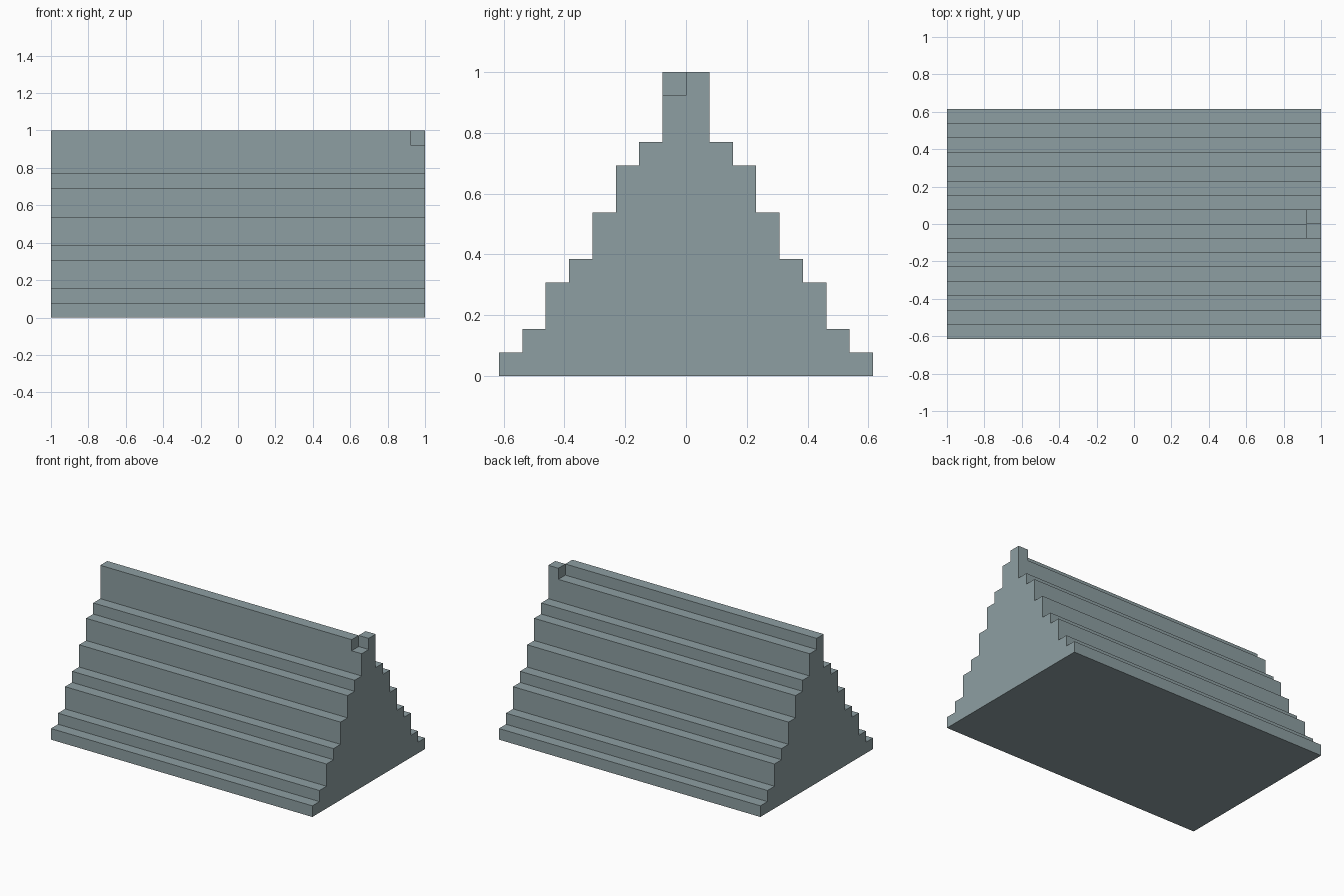
import bpy, bmesh
from mathutils import Vector

if "Cube" in bpy.data.objects:
    bpy.data.objects.remove(bpy.data.objects["Cube"])

U = 1 / 13          # grid unit: height is 13 units, length 26
# top height (in units) of each tread, from the outermost step to the ridge base
HEIGHTS = [1, 2, 4, 5, 7, 9, 10, 12]

# stepped half profile, mirrored across y = 0
half = [(8, 0)]
for i, h in enumerate(HEIGHTS):
    half += [(8 - i, h), (7 - i, h)]
profile = half + [(-y, z) for y, z in reversed(half[:-1])]

# stepped roof body: profile swept along x
bm = bmesh.new()
face = bm.faces.new([bm.verts.new((-1, y * U, z * U)) for y, z in profile])
swept = bmesh.ops.extrude_face_region(bm, geom=[face], use_keep_orig=True)
verts = [g for g in swept["geom"] if isinstance(g, bmesh.types.BMVert)]
bmesh.ops.translate(bm, verts=verts, vec=(2, 0, 0))
bmesh.ops.recalc_face_normals(bm, faces=bm.faces[:])


def top_faces():
    return [f for f in bm.faces
            if all(abs(v.co.z - 12 * U) < 1e-4 for v in f.verts)]


# divide the ridge base one unit from the right end
tops = top_faces()
geom = set(tops)
for f in tops:
    geom.update(f.edges)
    geom.update(f.verts)
bmesh.ops.bisect_plane(bm, geom=list(geom), plane_co=(1 - U, 0, 0), plane_no=(1, 0, 0))

# ridge: raised on the front half, but on the back half at the right end
raised = []
for f in top_faces():
    c = f.calc_center_median()
    if (c.x < 1 - U) == (c.y < 0):
        raised.append(f)
ridge = bmesh.ops.extrude_discrete_faces(bm, faces=raised)["faces"]
for f in ridge:
    bmesh.ops.translate(bm, verts=f.verts[:], vec=Vector((0, 0, U)))

mesh = bpy.data.meshes.new("stepped_roof")
bm.to_mesh(mesh)
bm.free()

mat = bpy.data.materials.new("blue_grey_stone")
mat.diffuse_color = (0.27, 0.345, 0.361, 1)
mat.use_nodes = True
mat.node_tree.nodes["Principled BSDF"].inputs["Base Color"].default_value = mat.diffuse_color
mesh.materials.append(mat)
bpy.context.collection.objects.link(bpy.data.objects.new("stepped_roof", mesh))
